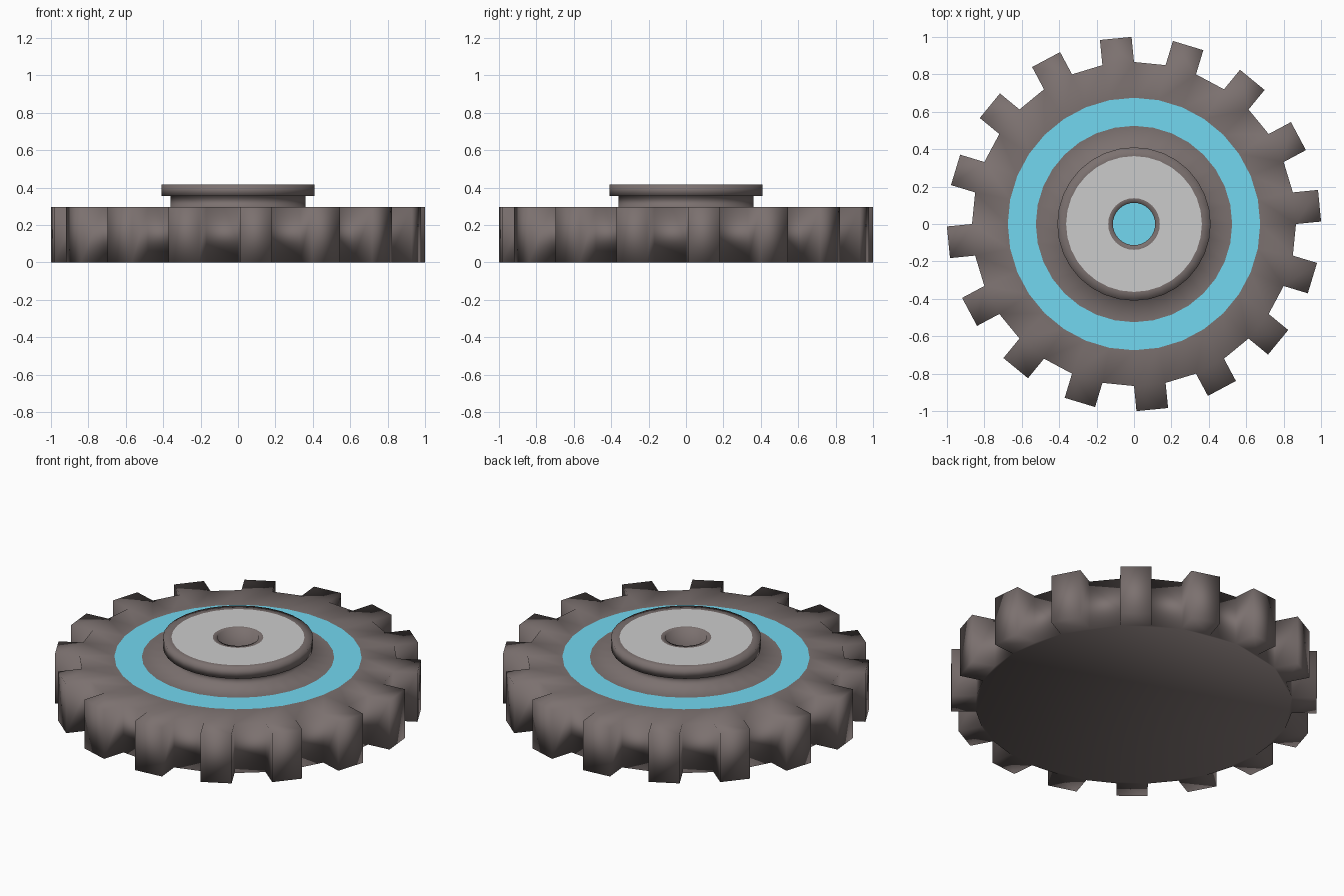
import bpy, bmesh
from math import cos, sin, pi

if "Cube" in bpy.data.objects:
    bpy.data.objects.remove(bpy.data.objects["Cube"])

SIDES = 32
TOP = 0.295        # upper face of the gear
HUB_TOP = 0.415    # upper face of the hub


def material(name, rgb):
    m = bpy.data.materials.new(name)
    m.diffuse_color = (*rgb, 1.0)
    m.use_nodes = True
    m.node_tree.nodes["Principled BSDF"].inputs["Base Color"].default_value = m.diffuse_color
    return m


def lathe(name, profile, mat=None, cap_first=False, cap_last=False, tooth=0.0):
    """Revolve (radius, z) points; optionally extrude every other rim face as a tooth."""
    bm = bmesh.new()
    rings = [[bm.verts.new((r * cos(2 * pi * i / SIDES), r * sin(2 * pi * i / SIDES), z))
              for i in range(SIDES)] for r, z in profile]
    rim = []
    for k, (a, b) in enumerate(zip(rings, rings[1:])):
        for i in range(SIDES):
            j = (i + 1) % SIDES
            f = bm.faces.new((a[i], a[j], b[j], b[i]))
            if k == 0 and i % 2 == 0:
                rim.append(f)
    if cap_first:
        bm.faces.new(rings[0][::-1])
    if cap_last:
        bm.faces.new(rings[-1])
    if tooth:
        bm.normal_update()
        for f in bmesh.ops.extrude_discrete_faces(bm, faces=rim)["faces"]:
            f.normal_update()
            bmesh.ops.translate(bm, verts=f.verts[:], vec=f.normal * tooth)
    for f in bm.faces:
        f.smooth = True
    mesh = bpy.data.meshes.new(name)
    bm.to_mesh(mesh)
    bm.free()
    if mat:
        mesh.materials.append(mat)
    ob = bpy.data.objects.new(name, mesh)
    bpy.context.collection.objects.link(ob)
    return ob


dark = material("dark_metal", (0.2, 0.165, 0.16))
blue = material("blue_paint", (0.17, 0.68, 0.87))

# Toothed wheel with flat underside
lathe("gear_wheel", [(0.866, 0), (0.866, TOP), (0.675, TOP)], dark,
      cap_first=True, tooth=0.135)
# Flush painted band
lathe("blue_band", [(0.675, TOP), (0.525, TOP)], blue)
# Inner web, hub neck and flange
lathe("hub", [(0.525, TOP), (0.36, TOP), (0.36, 0.355), (0.41, 0.355),
              (0.41, HUB_TOP), (0.363, HUB_TOP)], dark)
# Grey face of the hub
lathe("hub_face", [(0.363, HUB_TOP), (0.138, HUB_TOP)])
# Centre bore with its lip, and the blue floor at the bottom
lathe("bore_wall", [(0.138, HUB_TOP), (0.113, HUB_TOP), (0.113, 0.26)], dark)
lathe("bore_floor", [(0.113, 0.26), (0.05, 0.26)], blue, cap_last=True)
